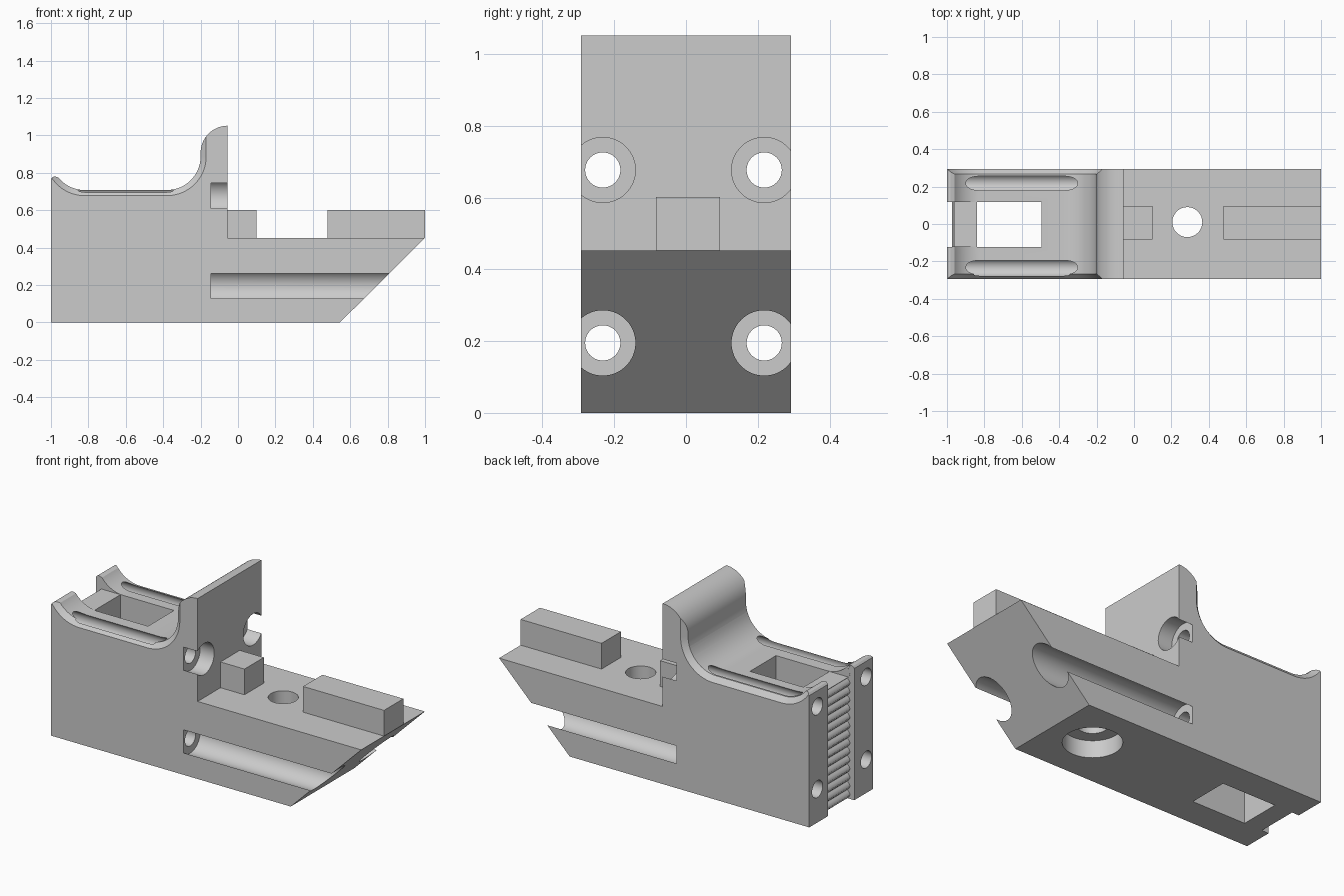
import bpy, bmesh, math
from mathutils import Matrix

if "Cube" in bpy.data.objects:
    bpy.data.objects.remove(bpy.data.objects["Cube"])

grey = bpy.data.materials.new("light grey")
grey.diffuse_color = (0.6, 0.6, 0.6, 1)
grey.use_nodes = True
grey.node_tree.nodes["Principled BSDF"].inputs["Base Color"].default_value = grey.diffuse_color


def finish(name, bm):
    bmesh.ops.recalc_face_normals(bm, faces=bm.faces)
    if bm.calc_volume(signed=True) < 0:
        bmesh.ops.reverse_faces(bm, faces=bm.faces)
    me = bpy.data.meshes.new(name)
    bm.to_mesh(me)
    bm.free()
    ob = bpy.data.objects.new(name, me)
    bpy.context.collection.objects.link(ob)
    me.materials.append(grey)
    return ob


def loft(name, pts_a, ya, pts_b, yb):
    """Solid between two xz outlines at two y positions."""
    bm = bmesh.new()
    a = [bm.verts.new((x, ya, z)) for x, z in pts_a]
    b = [bm.verts.new((x, yb, z)) for x, z in pts_b]
    bm.faces.new(a)
    bm.faces.new(b[::-1])
    n = len(a)
    for i in range(n):
        bm.faces.new((a[i], a[(i + 1) % n], b[(i + 1) % n], b[i]))
    return finish(name, bm)


def box(name, x0, x1, y0, y1, z0, z1):
    pts = [(x0, z0), (x1, z0), (x1, z1), (x0, z1)]
    return loft(name, pts, y0, pts, y1)


def cylinder(name, r, length, centre, axis):
    bm = bmesh.new()
    m = Matrix.Translation(centre)
    if axis == 'X':
        m = m @ Matrix.Rotation(math.pi / 2, 4, 'Y')
    bmesh.ops.create_cone(bm, cap_ends=True, segments=64, radius1=r, radius2=r,
                          depth=length, matrix=m)
    return finish(name, bm)


def arc(cx, cz, r, a0, a1, n=20):
    out = []
    for i in range(n + 1):
        a = math.radians(a0 + (a1 - a0) * i / n)
        out.append((cx + r * math.cos(a), cz + r * math.sin(a)))
    return out


def saddle(r):
    """Trough outline, open to the top."""
    return ([(-0.82 - r, 1.3)] + arc(-0.82, 0.888, r, 180, 270)
            + arc(-0.38, 0.888, r, 270, 360) + [(-0.38 + r, 1.3)])


def volume(me):
    bm = bmesh.new()
    bm.from_mesh(me)
    v = bm.calc_volume(signed=True)
    bm.free()
    return v


def cut(body, cutter):
    """Subtract the cutter; if a solver fails to remove material, try the next."""
    before = body.data.copy()
    v0, vc = volume(before), volume(cutter.data)
    for solver in ('MANIFOLD', 'EXACT', 'FLOAT'):
        mod = body.modifiers.new("cut", 'BOOLEAN')
        mod.operation = 'DIFFERENCE'
        mod.solver = solver
        mod.object = cutter
        bpy.ops.object.modifier_apply(modifier=mod.name)
        if v0 - vc - 1e-4 < volume(body.data) < v0 - 1e-6:
            break
        body.data = before.copy()
    bpy.data.objects.remove(cutter)


# Main body: side outline with saddle trough and rounded upright
outline = [(-1, 0), (0.545, 0), (1, 0.452), (-0.055, 0.452), (-0.055, 1.052)]
outline += arc(-0.055, 0.907, 0.145, 92, 180)
outline += arc(-0.38, 0.888, 0.18, 0, -90)
outline += arc(-0.82, 0.888, 0.18, 270, 219)
outline += [(-0.97, 0.778), (-0.98, 0.781), (-0.99, 0.778), (-1, 0.768)]
body = loft("body", outline, -0.293, outline, 0.293)

# Cutters
cutters = []
# flared edges of the saddle
for s in (-1, 1):
    cutters.append(loft("flare_cutter", saddle(0.152), s * 0.242,
                        saddle(0.236), s * 0.316))
# rectangular pocket through the saddle
cutters.append(box("pocket_cutter", -0.84, -0.495, -0.122, 0.118, -0.1, 1.2))
# flat gap between the two horns
cutters.append(box("gap_cutter", -1.1, -0.8, -0.1215, 0.1175, 0.708, 1.1))
# toothed channel on the left end
teeth = [(-1.1, -0.1), (-0.955, -0.1)]
pitch = 0.05
for k in range(16):
    for j in range(6):
        t = j / 6
        teeth.append((-0.955 - 0.017 * math.sin(math.pi * t), (k + t) * pitch))
teeth += [(-0.955, 0.8), (-0.955, 0.95), (-1.1, 0.95)]
cutters.append(loft("teeth_cutter", teeth, -0.122, teeth, 0.118))
# four long bolt holes with counterbores
for y in (-0.232, 0.218):
    for z, end in ((0.195, 1.1), (0.677, 0.1)):
        cutters.append(cylinder("bolt_cutter", 0.049, 1.0, (-0.6, y, z), 'X'))
        cutters.append(cylinder("counterbore_cutter", 0.091, end + 0.145,
                                ((end - 0.145) / 2, y, z), 'X'))
# vertical screw hole with wide recess underneath
cutters.append(cylinder("screw_cutter", 0.08, 1.0, (0.285, 0.01, 0.3), 'Z'))
cutters.append(cylinder("recess_cutter", 0.155, 0.2, (0.285, 0.01, 0.0), 'Z'))

bpy.context.view_layer.objects.active = body
for c in cutters:
    cut(body, c)

# Locating blocks on the ledge
box("inner_block", -0.055, 0.1, -0.083, 0.095, 0.452, 0.602)
box("outer_block", 0.478, 1.0, -0.083, 0.095, 0.452, 0.602)

bpy.ops.object.select_all(action='DESELECT')
body.select_set(True)
bpy.ops.object.shade_smooth_by_angle(angle=math.radians(25))
